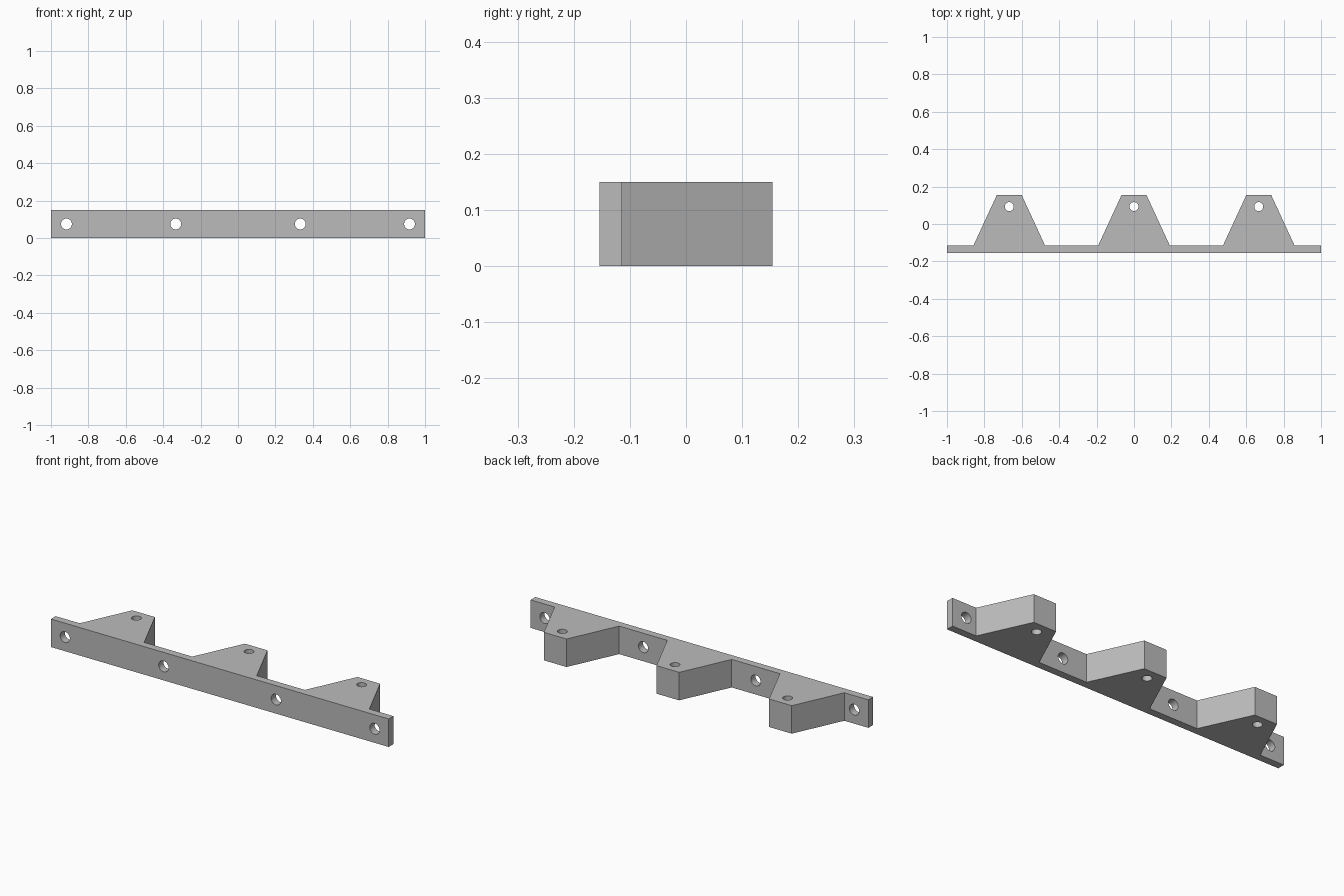
import bpy
import bmesh
import math
from mathutils import Matrix

if "Cube" in bpy.data.objects:
    bpy.data.objects.remove(bpy.data.objects["Cube"], do_unlink=True)

HEIGHT = 0.15
FRONT, PLATE_BACK, BACK = -0.154, -0.114, 0.154
LUG_X = (-0.667, 0, 0.667)
LUG_BASE, LUG_TIP = 0.191, 0.067

grey = bpy.data.materials.new("plain grey")
grey.use_nodes = True
colour = (0.5, 0.5, 0.5, 1)
grey.diffuse_color = colour
grey.node_tree.nodes["Principled BSDF"].inputs["Base Color"].default_value = colour


def add_object(name, bm):
    bmesh.ops.recalc_face_normals(bm, faces=bm.faces)
    mesh = bpy.data.meshes.new(name)
    bm.to_mesh(mesh)
    bm.free()
    mesh.materials.append(grey)
    obj = bpy.data.objects.new(name, mesh)
    bpy.context.collection.objects.link(obj)
    return obj


# Rail outline: thin mounting strip with three tapered lugs behind it
outline = [(1, FRONT), (-1, FRONT), (-1, PLATE_BACK)]
for x in LUG_X:
    outline += [(x - LUG_BASE, PLATE_BACK), (x - LUG_TIP, BACK),
                (x + LUG_TIP, BACK), (x + LUG_BASE, PLATE_BACK)]
outline.append((1, PLATE_BACK))

bm = bmesh.new()
base = bm.faces.new([bm.verts.new((x, y, 0)) for x, y in outline])
sides = bmesh.ops.extrude_face_region(bm, geom=[base], use_keep_orig=True)["geom"]
top = [v for v in sides if isinstance(v, bmesh.types.BMVert)]
bmesh.ops.translate(bm, verts=top, vec=(0, 0, HEIGHT))
rail = add_object("mounting_rail", bm)

# Drill bits: screw holes through the strip, pin holes down through the lugs
bm = bmesh.new()


def drill(location, radius, depth, turn=0):
    bmesh.ops.create_cone(
        bm, cap_ends=True, segments=32, radius1=radius, radius2=radius, depth=depth,
        matrix=Matrix.Translation(location) @ Matrix.Rotation(turn, 4, "X"))


for x in (-0.917, -0.333, 0.333, 0.917):
    drill((x, (FRONT + PLATE_BACK) / 2, HEIGHT / 2), 0.029, 0.1, math.pi / 2)
for x in LUG_X:
    drill((x, 0.093, HEIGHT / 2), 0.024, HEIGHT * 2)
cutter = add_object("hole_cutter", bm)
cutter.hide_render = True

# Cut the holes, then discard the cutter
cut = rail.modifiers.new("holes", "BOOLEAN")
cut.operation = "DIFFERENCE"
cut.solver = "EXACT"
cut.object = cutter
bpy.ops.object.select_all(action="DESELECT")
rail.select_set(True)
bpy.context.view_layer.objects.active = rail
bpy.ops.object.modifier_apply(modifier=cut.name)
bpy.data.objects.remove(cutter, do_unlink=True)

# Smooth hole walls, crisp outer edges
bpy.ops.object.shade_smooth_by_angle(angle=math.radians(30))
